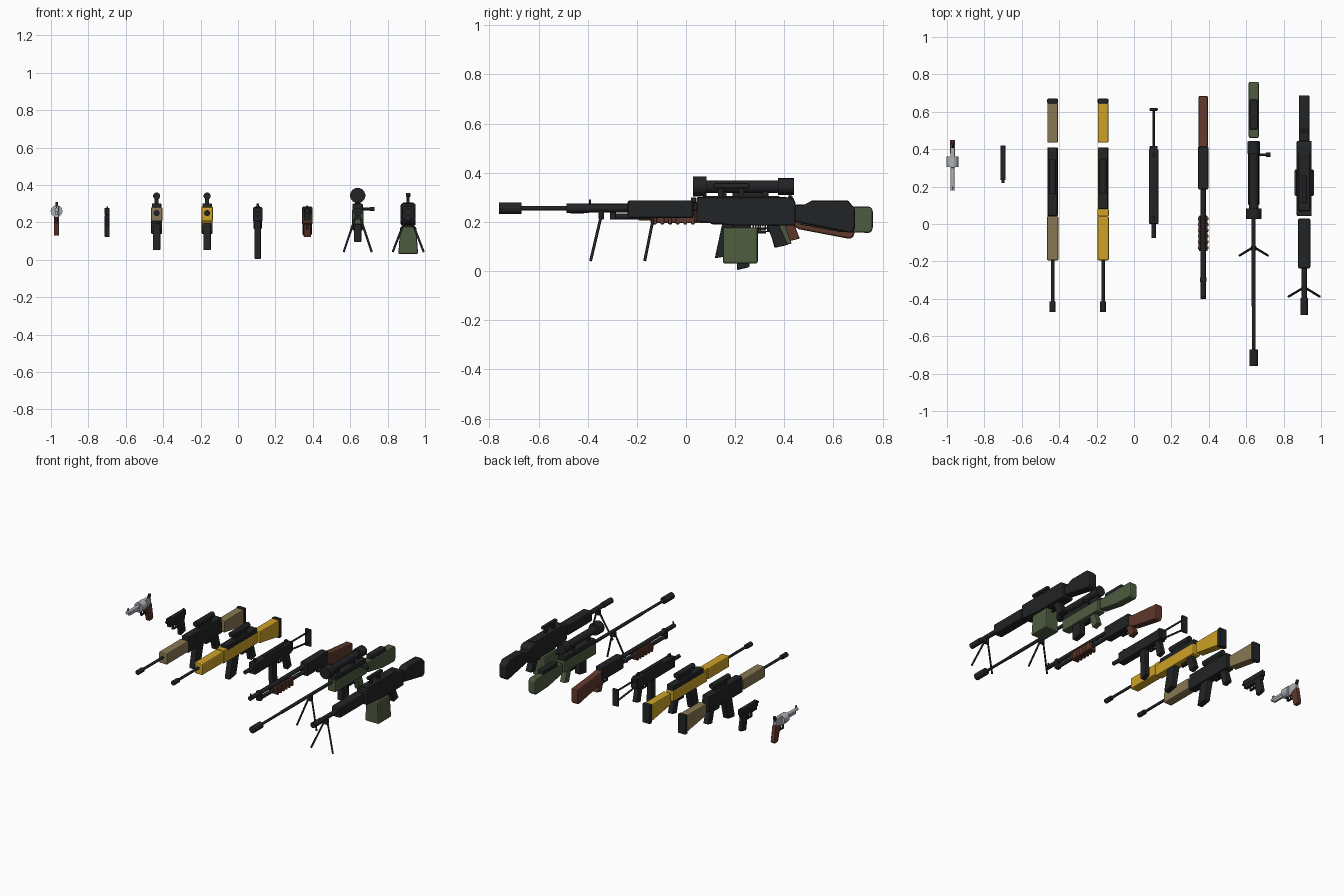
import bpy, bmesh, math
from mathutils import Vector

if "Cube" in bpy.data.objects:
    bpy.data.objects.remove(bpy.data.objects["Cube"])


def colour(name, r, g, b):
    m = bpy.data.materials.new(name)
    m.diffuse_color = (r, g, b, 1)
    m.use_nodes = True
    m.node_tree.nodes["Principled BSDF"].inputs["Base Color"].default_value = m.diffuse_color
    return m


BLACK = colour("gunmetal black", .016, .017, .019)
TAN = colour("desert tan", .25, .185, .085)
YELLOW = colour("mustard yellow", .62, .36, .02)
WOOD = colour("dark wood", .115, .04, .025)
GREEN = colour("olive green", .075, .105, .05)
STEEL = colour("polished steel", .42, .45, .48)


def finish(name, bm, mat, bevel=0.0):
    bmesh.ops.recalc_face_normals(bm, faces=bm.faces)
    me = bpy.data.meshes.new(name)
    bm.to_mesh(me)
    bm.free()
    me.materials.append(mat)
    ob = bpy.data.objects.new(name, me)
    bpy.context.collection.objects.link(ob)
    if bevel:
        mod = ob.modifiers.new("bevel", "BEVEL")
        mod.width, mod.segments, mod.limit_method = bevel, 2, 'ANGLE'
    return ob


def prism(name, x, pts, w, mat, bevel=.004):
    """Side profile in (y, z), extruded across x."""
    bm = bmesh.new()
    f = bm.faces.new([bm.verts.new((x - w / 2, y, z)) for y, z in pts])
    ext = bmesh.ops.extrude_face_region(bm, geom=[f])
    vs = [v for v in ext["geom"] if isinstance(v, bmesh.types.BMVert)]
    bmesh.ops.translate(bm, vec=(w, 0, 0), verts=vs)
    return finish(name, bm, mat, bevel)


def box(name, x, y0, y1, z0, z1, w, mat, bevel=.004):
    return prism(name, x, [(y0, z0), (y1, z0), (y1, z1), (y0, z1)], w, mat, bevel)


def slant(name, x, y0, y1, z1, z0, lean, w, mat, bevel=.004):
    """Grip or magazine whose lower end is shifted along y by lean."""
    return prism(name, x, [(y0, z1), (y0 + lean, z0), (y1 + lean, z0 + .012), (y1, z1)], w, mat, bevel)


def rod(name, a, b, r, mat, n=14, bevel=0.0):
    a, b = Vector(a), Vector(b)
    bm = bmesh.new()
    bmesh.ops.create_cone(bm, cap_ends=True, segments=n, radius1=r, radius2=r, depth=(b - a).length)
    rot = (b - a).to_track_quat('Z', 'Y').to_matrix()
    bmesh.ops.rotate(bm, cent=(0, 0, 0), matrix=rot, verts=bm.verts)
    bmesh.ops.translate(bm, vec=(a + b) / 2, verts=bm.verts)
    for f in bm.faces:
        f.smooth = len(f.verts) == 4
    ob = finish(name, bm, mat, bevel)
    for e in ob.data.edges:
        fs = [p for p in ob.data.polygons if len(p.vertices) > 4 and set(e.vertices) <= set(p.vertices)]
        e.use_edge_sharp = bool(fs)
    return ob


def tube(name, x, z, y0, y1, r, mat, n=14):
    return rod(name, (x, y0, z), (x, y1, z), r, mat, n)


def trigger(name, x, y, z):
    box(name + "_trigger_guard", x, y - .055, y, z - .035, z - .029, .014, BLACK, 0)
    box(name + "_guard_front", x, y - .055, y - .049, z - .03, z, .014, BLACK, 0)
    box(name + "_trigger", x, y - .026, y - .019, z - .025, z, .008, BLACK, 0)


def bipod(name, x, y, z, spread, foot_y):
    box(name + "_bipod_clamp", x, y - .012, y + .012, z - .02, z + .015, .03, BLACK)
    for side in (-1, 1):
        rod(f"{name}_bipod_leg", (x + side * .012, y, z - .005), (x + side * spread, foot_y, .042), .006, BLACK, 8)


# Revolver
x = -.97
tube("revolver_barrel", x, .268, .18, .31, .011, STEEL)
box("revolver_underlug", x, .20, .31, .243, .262, .016, STEEL, .002)
tube("revolver_cylinder", x, .26, .305, .36, .032, STEEL, 12)
prism("revolver_frame", x, [(.30, .225), (.38, .22), (.425, .235), (.425, .275), (.40, .29), (.30, .29)], .024, STEEL)
prism("revolver_grip", x, [(.375, .235), (.43, .25), (.45, .14), (.44, .13), (.405, .13)], .028, WOOD)
prism("revolver_hammer", x, [(.40, .275), (.425, .27), (.435, .305), (.42, .31)], .014, BLACK, .002)
box("revolver_front_sight", x, .185, .20, .278, .295, .006, STEEL, 0)
trigger("revolver", x, .385, .228)

# Pistol
x = -.70
box("pistol_slide", x, .235, .42, .24, .277, .028, BLACK)
box("pistol_frame", x, .245, .41, .218, .242, .025, BLACK)
tube("pistol_barrel", x, .26, .22, .24, .008, BLACK)
slant("pistol_grip", x, .345, .40, .225, .12, .018, .026, BLACK)
for y in (.25, .405):
    box("pistol_sight", x, y, y + .01, .275, .285, .008, BLACK, 0)
trigger("pistol", x, .345, .22)

# Two assault rifles sharing one design
for name, x, col, lower in (("tan_rifle", -.435, TAN, BLACK), ("yellow_rifle", -.165, YELLOW, YELLOW)):
    tube(name + "_muzzle", x, .25, -.47, -.415, .016, BLACK)
    tube(name + "_barrel", x, .25, -.42, -.19, .009, BLACK)
    box(name + "_handguard", x, -.195, .042, .205, .282, .062, col, .008)
    box(name + "_lower_receiver", x, .042, .41, .195, .27, .056, lower, .005)
    box(name + "_upper_receiver", x, .08 if lower is YELLOW else .045, .41, .262, .302, .052, BLACK, .006)
    if lower is YELLOW:
        box(name + "_receiver_front", x, .042, .082, .262, .285, .06, YELLOW)
    prism(name + "_stock", x, [(.435, .185), (.645, .15), (.645, .265), (.435, .265)], .056, col, .006)
    box(name + "_butt_pad", x, .643, .67, .138, .27, .058, BLACK, .006)
    slant(name + "_magazine", x, .15, .225, .205, .052, -.033, .04, BLACK)
    slant(name + "_grip", x, .33, .38, .205, .095, .03, .036, BLACK)
    trigger(name, x, .325, .2)
    box(name + "_optic_mount", x, .19, .32, .298, .33, .022, BLACK, .002)
    tube(name + "_optic", x, .341, .16, .345, .019, BLACK)

# Submachine gun with wire stock
x = .105
tube("smg_barrel", x, .245, -.075, .01, .013, BLACK)
box("smg_receiver", x, 0, .40, .205, .28, .052, BLACK, .006)
box("smg_rear_cap", x, .395, .418, .21, .275, .042, BLACK)
box("smg_top_rail", x, .12, .33, .278, .288, .024, BLACK, .002)
slant("smg_magazine", x, .20, .25, .21, .004, .008, .034, BLACK)
slant("smg_grip", x, .34, .385, .21, .10, .025, .034, BLACK)
trigger("smg", x, .335, .207)
for y in (.02, .36):
    box("smg_sight", x, y, y + .02, .278, .30, .012, BLACK, 0)
for z in (.19, .262):
    rod("smg_stock_wire", (x, .39, max(z, .215)), (x, .61, z), .006, BLACK, 8)
box("smg_butt_plate", x, .605, .62, .165, .282, .044, BLACK)

# Pump shotgun
x = .37
tube("shotgun_barrel", x, .26, -.40, .19, .0145, BLACK)
tube("shotgun_magazine_tube", x, .222, -.31, .19, .013, BLACK)
box("shotgun_barrel_band", x, -.31, -.285, .21, .275, .034, BLACK)
box("shotgun_pump", x, -.145, .045, .195, .245, .048, WOOD, .006)
for i in range(6):
    y = -.135 + i * .031
    box("shotgun_pump_rib", x, y, y + .016, .19, .25, .056, WOOD, .004)
box("shotgun_receiver", x, .185, .415, .195, .285, .055, BLACK, .007)
rod("shotgun_bead", (x, -.39, .27), (x, -.39, .291), .004, BLACK, 8)
prism("shotgun_stock", x, [(.41, .20), (.46, .17), (.67, .13), (.685, .145), (.685, .235), (.47, .255), (.41, .265)], .05, WOOD, .008)
slant("shotgun_grip", x, .385, .435, .205, .12, .028, .038, WOOD)
trigger("shotgun", x, .385, .197)

# Sniper rifle
x = .64
tube("sniper_muzzle_brake", x, .255, -.76, -.67, .023, BLACK)
tube("sniper_barrel", x, .255, -.68, -.23, .009, BLACK)
tube("sniper_heavy_barrel", x, .255, -.44, .11, .011, BLACK)
box("sniper_chassis", x, .10, .445, .19, .27, .062, GREEN, .008)
box("sniper_action", x, .105, .44, .262, .30, .058, BLACK, .008)
prism("sniper_stock", x, [(.46, .19), (.62, .16), (.75, .155), (.76, .17), (.76, .25), (.75, .262), (.46, .262)], .054, GREEN, .009)
box("sniper_cheek_rest", x, .505, .665, .255, .287, .046, BLACK, .008)
slant("sniper_magazine", x, .19, .265, .2, .095, 0, .04, BLACK)
slant("sniper_grip", x, .35, .40, .2, .10, .03, .038, GREEN)
trigger("sniper", x, .345, .193)
tube("sniper_scope_tube", x, .343, .07, .39, .025, BLACK, 16)
tube("sniper_scope_objective", x, .344, .028, .084, .041, BLACK, 18)
tube("sniper_scope_eyepiece", x, .344, .375, .44, .034, BLACK, 18)
for y in (.14, .31):
    box("sniper_scope_ring", x, y, y + .025, .295, .335, .03, BLACK, .002)
rod("sniper_bolt_handle", (x + .02, .37, .272), (x + .075, .37, .272), .007, BLACK, 10)
rod("sniper_bolt_knob", (x + .065, .37, .272), (x + .09, .37, .272), .011, BLACK, 12)
bipod("sniper", x, -.13, .235, .075, -.168)

# Heavy machine gun
x = .91
tube("machine_gun_muzzle", x, .255, -.487, -.395, .0195, BLACK)
tube("machine_gun_barrel", x, .255, -.40, -.23, .016, BLACK)
box("machine_gun_handguard", x, -.238, .03, .215, .287, .066, BLACK, .009)
prism("machine_gun_receiver", x, [(.042, .20), (.20, .185), (.445, .185), (.445, .285), (.42, .30), (.042, .30)], .08, BLACK, .007)
box("machine_gun_feed_cover", x, .07, .38, .295, .306, .06, BLACK)
prism("machine_gun_stock", x, [(.44, .20), (.67, .155), (.688, .17), (.688, .255), (.66, .285), (.51, .285), (.48, .27), (.44, .27)], .058, BLACK, .008)
slant("machine_gun_grip", x, .325, .375, .195, .095, .04, .042, BLACK)
trigger("machine_gun", x, .325, .188)
box("machine_gun_handle", x, .11, .258, .336, .358, .025, BLACK, .006)
for y in (.13, .215):
    box("machine_gun_handle_post", x, y, y + .022, .30, .34, .016, BLACK, .002)
ammo = box("machine_gun_ammo_box", x, .15, .292, .03, .178, .106, GREEN, .009)
for v in ammo.data.vertices:
    if v.co.z > .1:
        v.co.x = x + (v.co.x - x) * .8
bipod("machine_gun", x, -.345, .23, .083, -.388)
